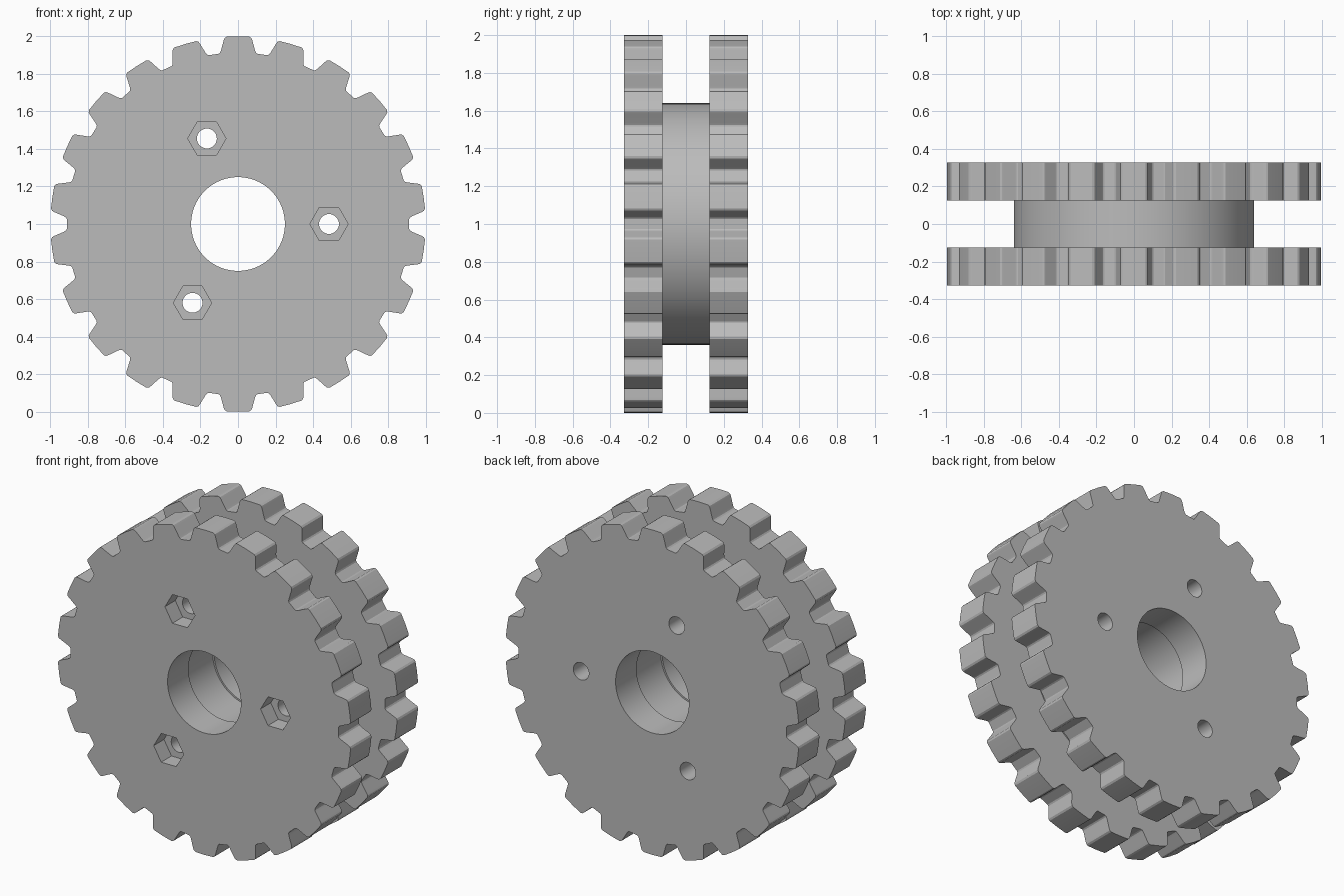
import bpy
import bmesh
from math import cos, sin, pi, radians

cube = bpy.data.objects.get("Cube")
if cube:
    bpy.data.objects.remove(cube, do_unlink=True)

TEETH = 22
PLATE_IN, PLATE_OUT = 0.125, 0.328
BOLTS = [(0.485 * cos(radians(a)), 1 + 0.485 * sin(radians(a))) for a in (0, 110, 240)]

grey = bpy.data.materials.new("plain grey")
grey.use_nodes = True
grey.diffuse_color = (0.5, 0.5, 0.5, 1)
grey.node_tree.nodes["Principled BSDF"].inputs["Base Color"].default_value = (0.5, 0.5, 0.5, 1)


def prism(name, outline, y0, y1):
    """Extrude an (x, z) outline along y."""
    bm = bmesh.new()
    face = bm.faces.new([bm.verts.new((x, y0, z)) for x, z in outline])
    result = bmesh.ops.extrude_face_region(bm, geom=[face])
    for v in result["geom"]:
        if isinstance(v, bmesh.types.BMVert):
            v.co.y = y1
    bmesh.ops.recalc_face_normals(bm, faces=bm.faces)
    mesh = bpy.data.meshes.new(name)
    bm.to_mesh(mesh)
    bm.free()
    mesh.materials.append(grey)
    obj = bpy.data.objects.new(name, mesh)
    bpy.context.collection.objects.link(obj)
    return obj


def ring(r, sides, cx=0.0, cz=1.0):
    return [(cx + r * cos(2 * pi * i / sides), cz + r * sin(2 * pi * i / sides))
            for i in range(sides)]


def gear_outline():
    # half of one tooth: radius and angle away from the tooth centre
    half = [(0.913, 6.5), (0.918, 6.0), (0.93, 5.6), (0.982, 4.45), (0.994, 4.1), (1.0, 3.5)]
    tooth = [(r, -a) for r, a in half] + [(1.0, 0)] + [(r, a) for r, a in reversed(half)]
    points = []
    for i in range(TEETH):
        for r, a in tooth:
            t = pi / 2 + 2 * pi * i / TEETH + radians(a)
            points.append((r * cos(t), 1 + r * sin(t)))
    return points


def select_only(obj):
    bpy.ops.object.select_all(action='DESELECT')
    obj.select_set(True)
    bpy.context.view_layer.objects.active = obj


def cut(obj, outline, y0, y1):
    cutter = prism("cutter", outline, y0, y1)
    cutter.hide_render = True
    mod = obj.modifiers.new("cut", 'BOOLEAN')
    mod.operation = 'DIFFERENCE'
    mod.solver = 'EXACT'
    mod.object = cutter
    select_only(obj)
    bpy.ops.object.modifier_apply(modifier=mod.name)
    bpy.data.objects.remove(cutter, do_unlink=True)


# Toothed plates and the drum between them
front_plate = prism("front_toothed_plate", gear_outline(), -PLATE_OUT, -PLATE_IN)
back_plate = prism("back_toothed_plate", gear_outline(), PLATE_IN, PLATE_OUT)
drum = prism("centre_drum", ring(0.64, 96), -PLATE_IN, PLATE_IN)

# Axle bore and bolt holes
for part, bore in ((front_plate, 0.25), (back_plate, 0.25), (drum, 0.26)):
    cut(part, ring(bore, 72), -0.5, 0.5)
    for x, z in BOLTS:
        cut(part, ring(0.053, 32, x, z), -0.5, 0.5)

# Hexagonal nut pockets in the front
for x, z in BOLTS:
    cut(front_plate, ring(0.102, 6, x, z), -0.5, -0.228)

for part in (front_plate, back_plate, drum):
    select_only(part)
    bpy.ops.object.shade_smooth_by_angle(angle=radians(25))
